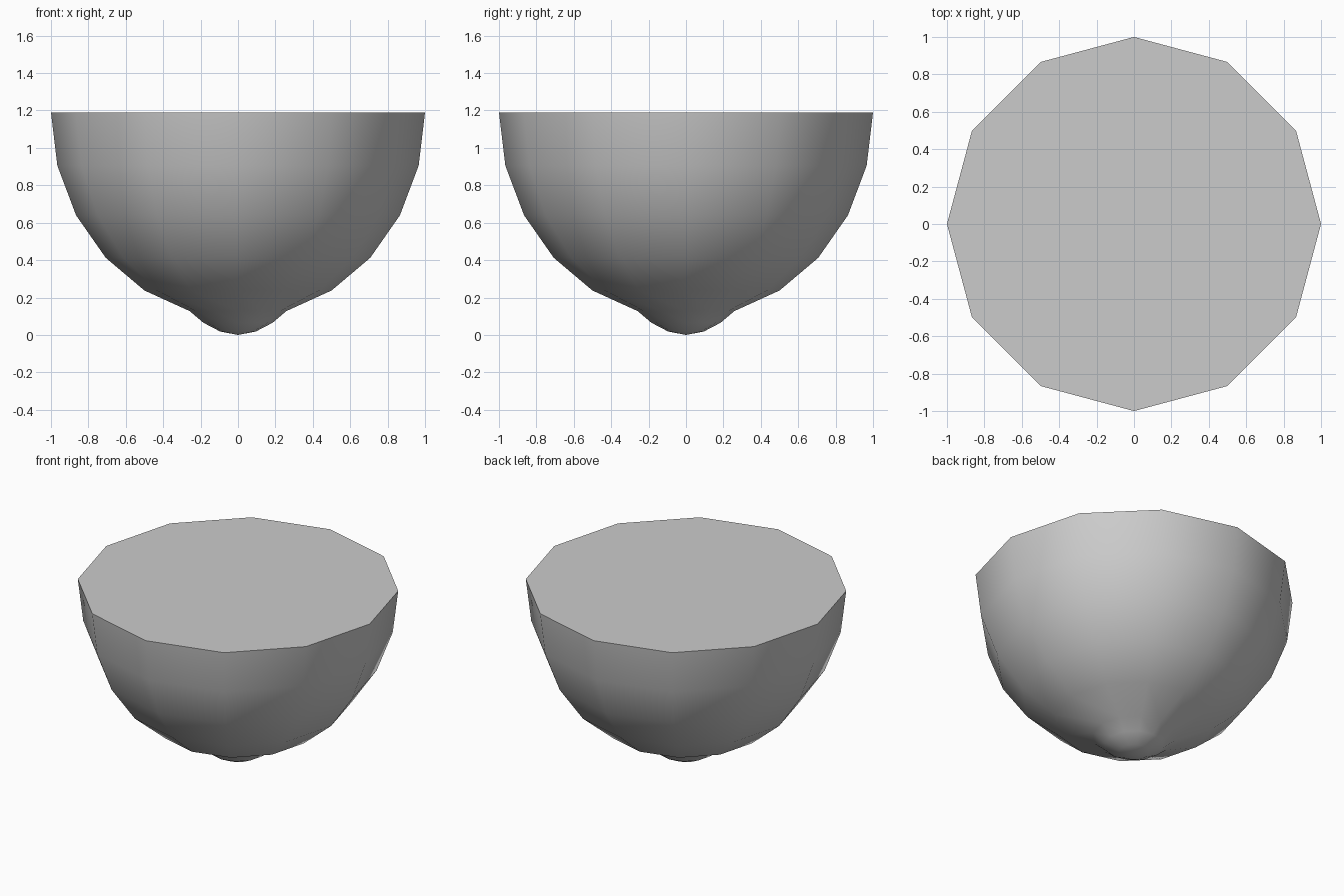
import bpy
import bmesh
from math import sin, cos, pi, radians

SIDES = 12
HEIGHT = 1.19

cube = bpy.data.objects.get("Cube")
if cube:
    bpy.data.objects.remove(cube, do_unlink=True)

# Plain grey material
grey = bpy.data.materials.new("light_grey")
grey.use_nodes = True
colour = (0.6, 0.6, 0.6, 1)
grey.diffuse_color = colour
grey.node_tree.nodes["Principled BSDF"].inputs["Base Color"].default_value = colour

# Profile: stretched half sphere in 15 degree steps, then the small rounded tip
profile = [(cos(radians(a)), HEIGHT - 1.1 * sin(radians(a))) for a in range(0, 90, 15)]
profile += [(0.185, 0.065), (0.095, 0.018)]

# Bowl: rings joined by quads, closed by a flat lid and a fan at the tip
bm = bmesh.new()
rings = [[bm.verts.new((r * cos(2 * pi * i / SIDES), r * sin(2 * pi * i / SIDES), z))
          for i in range(SIDES)] for r, z in profile]
tip = bm.verts.new((0, 0, 0))
lid = bm.faces.new(rings[0])
for i in range(SIDES):
    j = (i + 1) % SIDES
    for upper, lower in zip(rings, rings[1:]):
        bm.faces.new((upper[i], lower[i], lower[j], upper[j]))
    bm.faces.new((rings[-1][i], tip, rings[-1][j]))
bmesh.ops.recalc_face_normals(bm, faces=bm.faces)

mesh = bpy.data.meshes.new("bowl")
bm.to_mesh(mesh)
bm.free()
mesh.materials.append(grey)
bowl = bpy.data.objects.new("bowl", mesh)
bpy.context.collection.objects.link(bowl)

# Smooth sides with a sharp rim
bpy.ops.object.select_all(action="DESELECT")
bowl.select_set(True)
bpy.context.view_layer.objects.active = bowl
bpy.ops.object.shade_smooth_by_angle(angle=radians(50))
